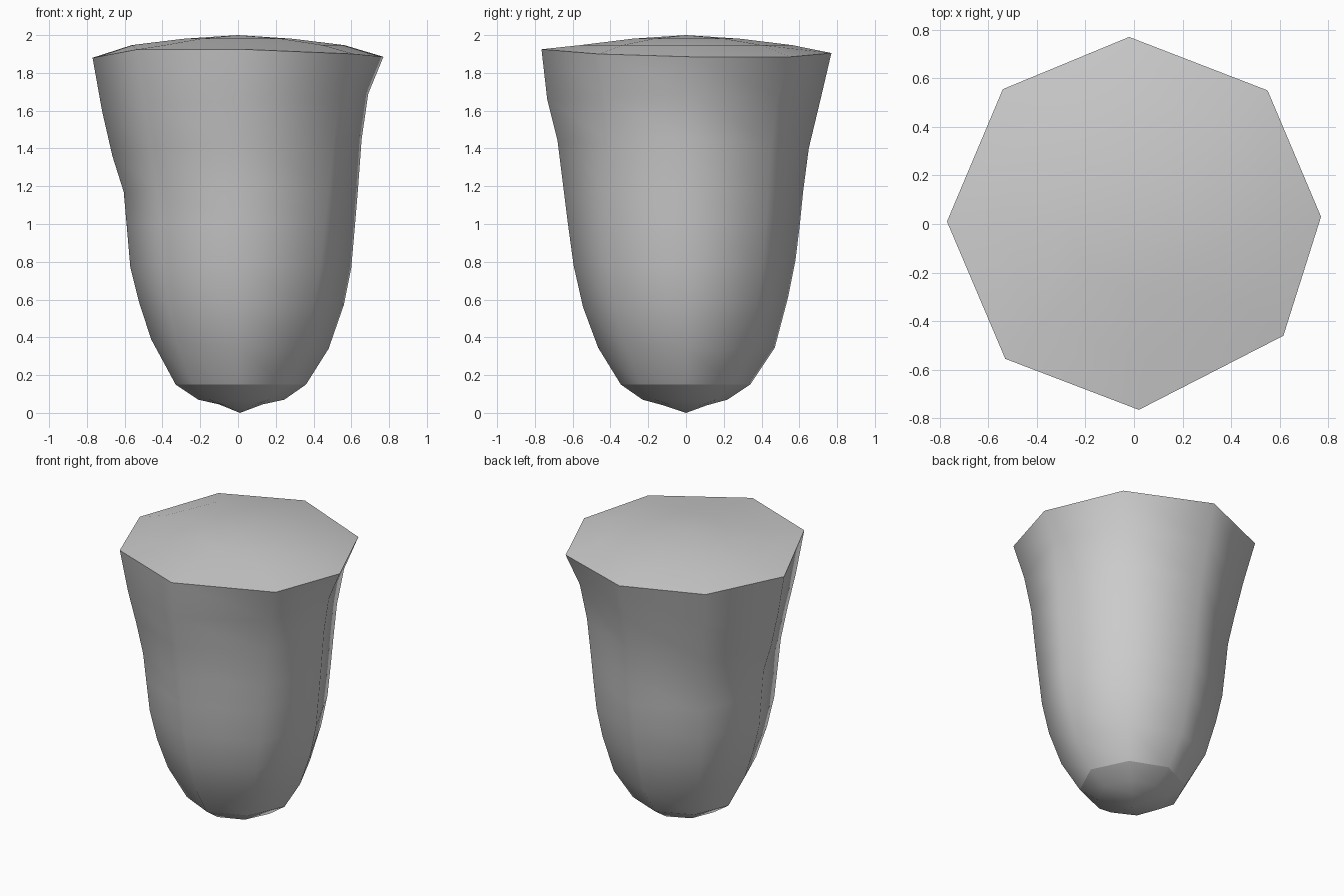
import bpy, bmesh, math

if "Cube" in bpy.data.objects:
    bpy.data.objects.remove(bpy.data.objects["Cube"])

# Rim corners of the eight-sided top (x, y, z), counter-clockwise from +x
RIM = [(.77, .03, 1.885), (.55, .55, 1.885), (-.02, .77, 1.905), (-.54, .555, 1.9),
       (-.77, .01, 1.88), (-.53, -.555, 1.925), (.02, -.765, 1.925), (.615, -.46, 1.9)]

# Side profiles (radius, z) below the rim, for +x, +y, -x, -y
PROFILES = [
    [(.69, 1.69), (.655, 1.45), (.635, 1.18), (.62, 1.0), (.6, .77), (.56, .57), (.48, .34), (.36, .15), (.245, .07), (.13, .045)],
    [(.71, 1.65), (.65, 1.4), (.62, 1.17), (.603, 1.0), (.58, .81), (.54, .61), (.47, .345), (.34, .15), (.22, .07), (.11, .04)],
    [(.72, 1.6), (.665, 1.36), (.605, 1.17), (.59, 1.0), (.57, .77), (.525, .59), (.46, .39), (.33, .15), (.21, .07), (.1, .045)],
    [(.735, 1.66), (.68, 1.44), (.65, 1.2), (.625, 1.0), (.595, .78), (.545, .56), (.465, .345), (.345, .15), (.23, .07), (.12, .04)],
]
SHARP_ROW = 8


def column(i):
    """Points from the rim down to the tip for one of the eight corners."""
    x, y, z = RIM[i]
    a_top = math.atan2(y, x) % math.tau
    a_reg = i * math.tau / 8
    pts = [(x, y, z)]
    p, q = PROFILES[i // 2], PROFILES[((i + 1) // 2) % 4]
    for (r1, z1), (r2, z2) in zip(p, q):
        r, h = (r1 + r2) / 2, (z1 + z2) / 2
        if i % 2:
            r *= .98
        t = h / 2
        a = a_reg * (1 - t) + a_top * t
        pts.append((r * math.cos(a), r * math.sin(a), h))
    return pts


def bridge(bm, a, b):
    for i in range(8):
        j = (i + 1) % 8
        bm.faces.new((a[i], b[i], b[j], a[j]))


bm = bmesh.new()

# Tapered body
cols = [[bm.verts.new(p) for p in column(i)] for i in range(8)]
rows = [list(r) for r in zip(*cols)]
for a, b in zip(rows, rows[1:]):
    bridge(bm, a, b)

# Pointed base
tip = bm.verts.new((.01, 0, 0))
for i in range(8):
    bm.faces.new((rows[-1][i], tip, rows[-1][(i + 1) % 8]))

# Gently domed top
outer = rows[0]
for f, z in ((.73, 1.947), (.37, 1.981)):
    ring = [bm.verts.new((x * f, y * f, z)) for x, y, _ in RIM]
    bridge(bm, ring, outer)
    outer = ring
peak = bm.verts.new((0, 0, 2))
for i in range(8):
    bm.faces.new((outer[i], outer[(i + 1) % 8], peak))

# Smooth shading with sharp rim and base edge
bmesh.ops.recalc_face_normals(bm, faces=bm.faces[:])
for f in bm.faces:
    f.smooth = True
for k in (0, SHARP_ROW):
    for i in range(8):
        bm.edges.get((rows[k][i], rows[k][(i + 1) % 8])).smooth = False

mesh = bpy.data.meshes.new("tapered_stump")
bm.to_mesh(mesh)
bm.free()
obj = bpy.data.objects.new("tapered_stump", mesh)
bpy.context.collection.objects.link(obj)
